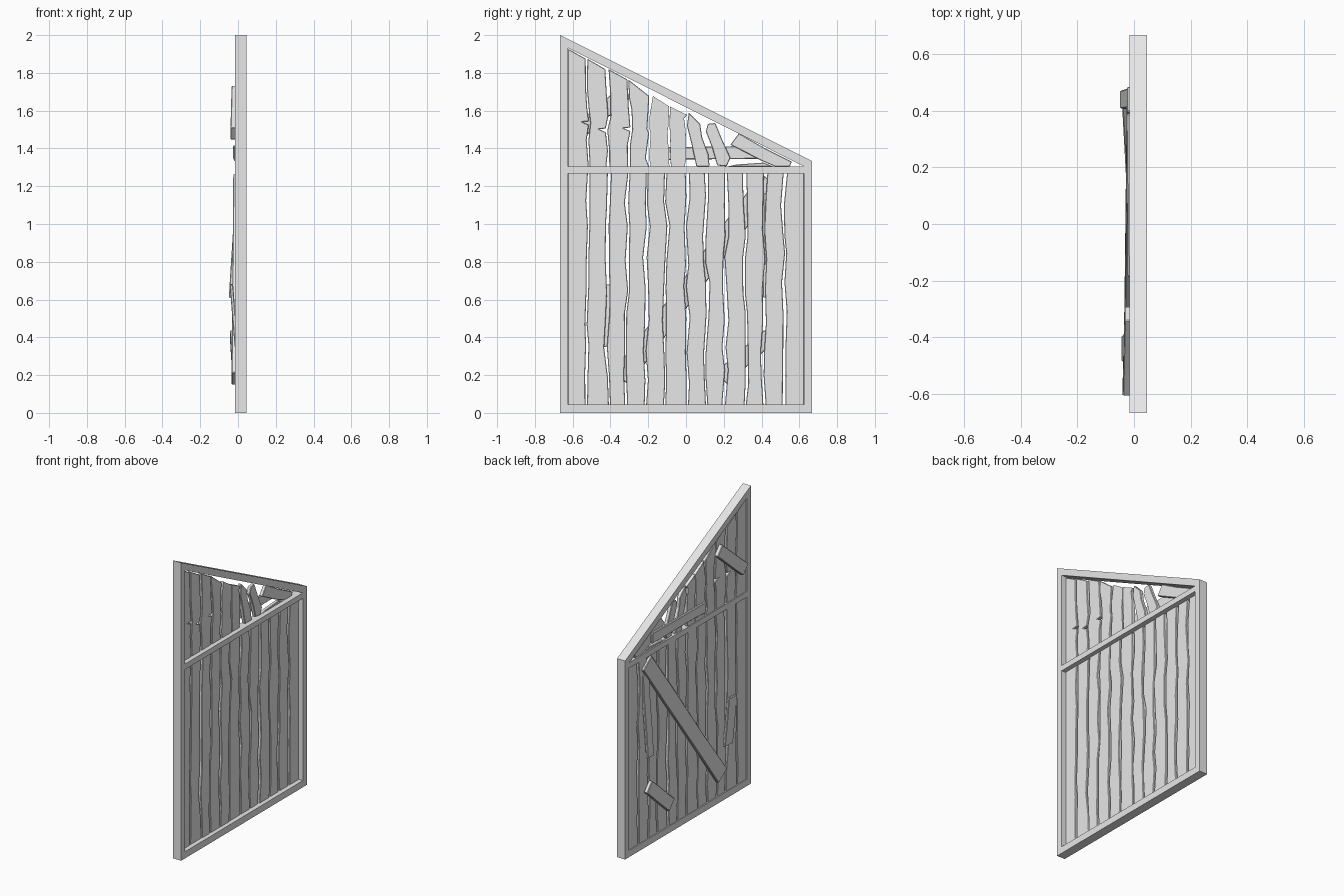
import bpy, bmesh, random
from mathutils import Vector

random.seed(7)
cube = bpy.data.objects.get("Cube")
if cube:
    bpy.data.objects.remove(cube)

grey = bpy.data.materials.new("weathered grey")
grey.use_nodes = True
grey.diffuse_color = (0.8, 0.8, 0.8, 1)
grey.node_tree.nodes["Principled BSDF"].inputs["Base Color"].default_value = (0.8, 0.8, 0.8, 1)


def slab(name, points, faces, back, front, bevel=0.0):
    """Extrude a flat (y, z) outline along x; back may be a function of (y, z)."""
    bm = bmesh.new()
    depth = back if callable(back) else (lambda y, z: back)
    verts = [bm.verts.new((depth(y, z), y, z)) for y, z in points]
    flat = [bm.faces.new([verts[i] for i in f]) for f in faces]
    new = bmesh.ops.extrude_face_region(bm, geom=flat)["geom"]
    bmesh.ops.translate(bm, vec=(front, 0, 0),
                        verts=[v for v in new if isinstance(v, bmesh.types.BMVert)])
    bmesh.ops.recalc_face_normals(bm, faces=bm.faces)
    mesh = bpy.data.meshes.new(name)
    bm.to_mesh(mesh)
    bm.free()
    mesh.materials.append(grey)
    ob = bpy.data.objects.new(name, mesh)
    bpy.context.collection.objects.link(ob)
    if bevel:
        mod = ob.modifiers.new("worn edges", "BEVEL")
        mod.width, mod.segments, mod.limit_method = bevel, 1, "ANGLE"
    return ob


def outline(name, points, back=-0.009, thick=0.024, bevel=0.003):
    return slab(name, points, [range(len(points))], back, thick, bevel)


# Frame: one piece with a rectangular and a triangular opening
H, I = 0.667, 0.624
outer = [(-H, 0), (H, 0), (H, 1.333), (-H, 2)]
lower = [(-I, 0.045), (I, 0.045), (I, 1.268), (-I, 1.268)]
upper = [(-I, 1.305), (I, 1.305), (-I, 1.932)]
slab("frame", outer + lower + upper,
     [(0, 1, 5, 4), (1, 2, 9, 6, 5), (2, 3, 10, 9),
      (3, 0, 4, 7, 8, 10), (7, 6, 9, 8)], -0.015, 0.06)


def slope(y):
    return 1.932 - 0.5 * (y + I)


def ragged(y, low, high, steps):
    """Wandering centre line and gap width between two planks."""
    rows = []
    for i in range(steps + 1):
        z = low + (high - low) * i / steps
        if 0 < i < steps:
            z += random.uniform(-0.04, 0.04)
        rows.append((z, y + random.uniform(-0.011, 0.011), random.uniform(0.002, 0.010)))
    return rows


# Lower planks: neighbours share a ragged gap line
count = 12
pitch = 2 * I / count
gaps = [ragged(-I + pitch * i, 0.04, 1.272, 8) for i in range(count + 1)]
gaps[0] = [(z, -I, 0) for z, y, g in gaps[0]]
gaps[-1] = [(z, I, 0) for z, y, g in gaps[-1]]
for i in range(count):
    left = [(y + g, z) for z, y, g in gaps[i]]
    right = [(y - g, z) for z, y, g in gaps[i + 1]]
    shift = random.uniform(-0.002, 0.002)
    outline(f"lower_plank_{i + 1}", left + right[::-1], -0.009 + shift)

# Upper upright planks: tops follow the sloping rail, some with split notches
edges = [-I, -0.52, -0.41, -0.30, -0.195, -0.085, 0.005]
gaps = [ragged(y, 1.3, slope(y) - 0.005 - 0.035 * (k > 3), 5) for k, y in enumerate(edges)]
gaps[0] = [(z, -I, 0) for z, y, g in gaps[0]]
for i in range(len(edges) - 1):
    left = [(y + g, z) for z, y, g in gaps[i]]
    right = [(y - g, z) for z, y, g in gaps[i + 1]]
    if i < 3:
        y, z = right[2]
        right[2:3] = [(y, z - 0.010), (y - 0.035, z + 0.006), (y, z + 0.010)]
    outline(f"upper_plank_{i + 1}", left + right[::-1])

# Slipped and broken planks in the narrow corner
outline("leaning_plank_1", [(0.055, 1.305), (0.125, 1.305), (0.118, 1.37), (0.085, 1.46),
                            (0.075, 1.53), (0.015, 1.59), (0.005, 1.52), (0.03, 1.42)])
outline("leaning_plank_2", [(0.165, 1.31), (0.215, 1.305), (0.235, 1.35), (0.19, 1.45),
                            (0.155, 1.535), (0.115, 1.53), (0.105, 1.49), (0.14, 1.40)])
outline("fallen_plank", [(0.235, 1.42), (0.40, 1.335), (0.47, 1.305), (0.55, 1.305),
                         (0.56, 1.33), (0.42, 1.40), (0.28, 1.48)])
outline("corner_splinter", [(0.22, 1.305), (0.46, 1.305), (0.41, 1.325), (0.27, 1.315)])


def board(name, a, b, width, back_a, back_b, thick):
    """Repair board nailed over the back, from a to b in (y, z)."""
    a, b = Vector(a), Vector(b)
    along = b - a
    side = Vector((-along.y, along.x)).normalized() * width / 2
    wear = [random.uniform(0.88, 1.06) for _ in range(8)]
    ts = (0, 0.3, 0.7, 1)
    pts = [a + along * t + side * w for t, w in zip(ts, wear)]
    pts += [a + along * t - side * w for t, w in zip(ts[::-1], wear[4:])]

    def back(y, z):
        t = (Vector((y, z)) - a).dot(along) / along.length_squared
        return back_a + (back_b - back_a) * t

    outline(name, [tuple(p) for p in pts], back, thick, 0.004)


# Repair boards on the back
board("long_brace", (0.44, 1.235), (-0.345, 0.18), 0.11, -0.025, -0.034, 0.022)
board("low_patch", (0.443, 0.41), (0.187, 0.185), 0.085, -0.042, -0.028, 0.026)
board("high_patch", (-0.314, 1.70), (-0.58, 1.475), 0.085, -0.034, -0.040, 0.028)
board("corner_patch", (0.39, 1.38), (-0.187, 1.37), 0.07, -0.026, -0.022, 0.018)
board("loose_strip", (0.445, 1.16), (0.44, 0.61), 0.07, -0.014, -0.049, 0.018)
board("short_strip", (-0.44, 0.68), (-0.43, 0.35), 0.09, -0.044, -0.018, 0.018)
